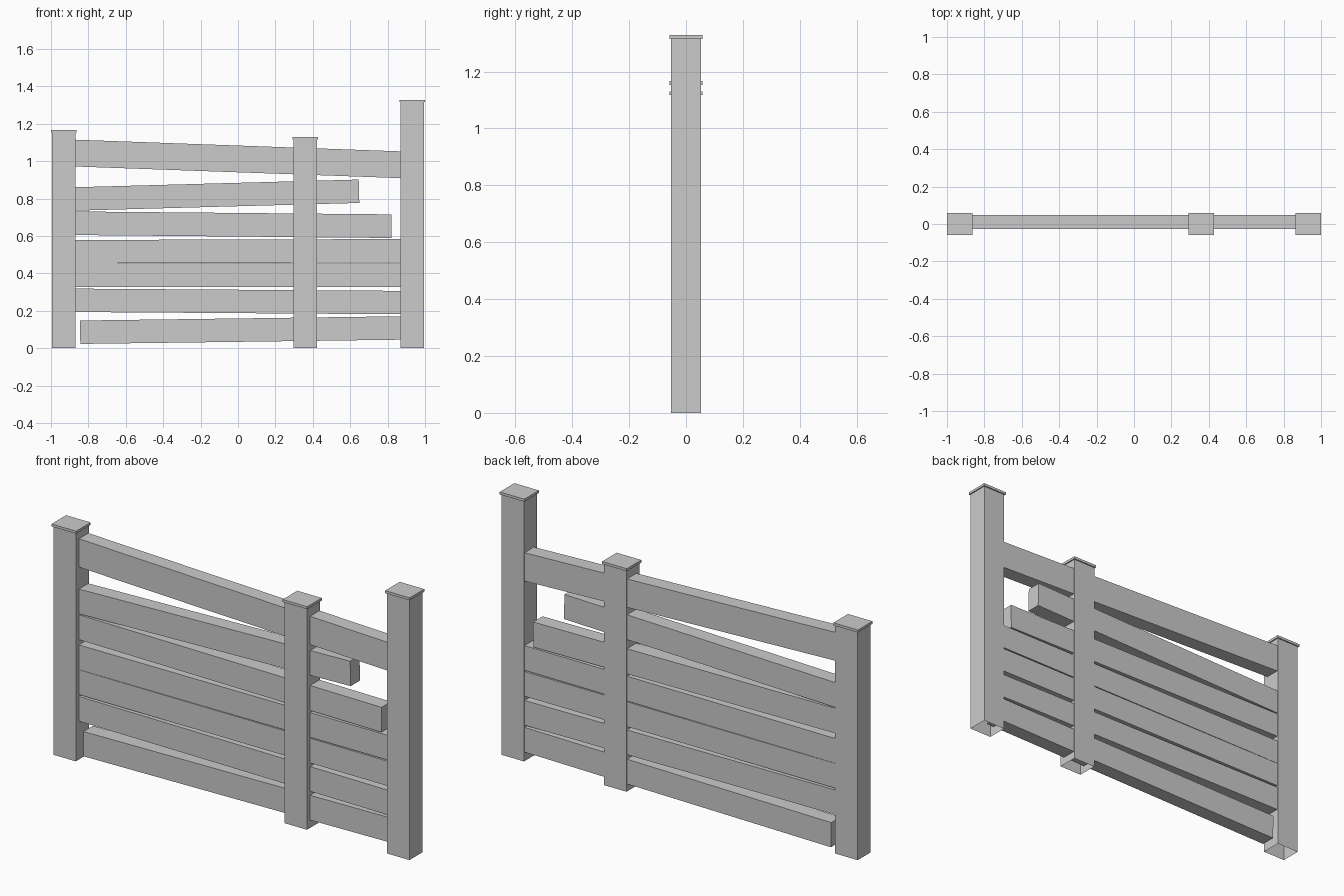
import bpy, bmesh, math
from mathutils import Matrix, Vector

if "Cube" in bpy.data.objects:
    bpy.data.objects.remove(bpy.data.objects["Cube"])


def box(name, size, loc, tilt=0.0, open_bottom=False):
    bm = bmesh.new()
    bmesh.ops.create_cube(bm, size=1.0)
    bmesh.ops.scale(bm, vec=size, verts=bm.verts)
    if open_bottom:
        bm.normal_update()
        low = [f for f in bm.faces if f.normal.z < -0.9]
        bmesh.ops.delete(bm, geom=low, context='FACES')
    me = bpy.data.meshes.new(name)
    bm.to_mesh(me)
    bm.free()
    ob = bpy.data.objects.new(name, me)
    ob.matrix_world = Matrix.Translation(Vector(loc)) @ Matrix.Rotation(tilt, 4, 'Y')
    bpy.context.collection.objects.link(ob)
    return ob


# Posts, open underneath, each with a thin overhanging cap
CAP = 0.013
for side, x, top in (("left", -0.9325, 1.166), ("middle", 0.359, 1.130), ("right", 0.9315, 1.328)):
    h = top - CAP
    box(side + "_post", (0.126, 0.104, h), (x, 0, h / 2), open_bottom=True)
    box(side + "_post_cap", (0.137, 0.116, CAP), (x, 0, top - CAP / 2))

# Rails: left x, right x, centre height at x = -0.87 and x = 0.865, board width
rails = [
    ("top_rail", -0.91, 0.91, 1.043, 0.981, 0.143),
    ("second_rail", -0.91, 0.647, 0.798, 0.845, 0.125),
    ("third_rail", -0.91, 0.82, 0.668, 0.652, 0.126),
    ("fourth_rail", -0.91, 0.91, 0.516, 0.521, 0.125),
    ("fifth_rail", -0.91, 0.91, 0.390, 0.390, 0.125),
    ("sixth_rail", -0.91, 0.91, 0.256, 0.244, 0.125),
    ("bottom_rail", -0.844, 0.91, 0.085, 0.108, 0.125),
]
for name, x0, x1, z0, z1, width in rails:
    slope = (z1 - z0) / 1.735
    a = math.atan(slope)
    xm = (x0 + x1) / 2
    zm = z0 + slope * (xm + 0.87)
    box(name, ((x1 - x0) / math.cos(a), 0.075, width), (xm, 0.0105, zm), tilt=-a)
